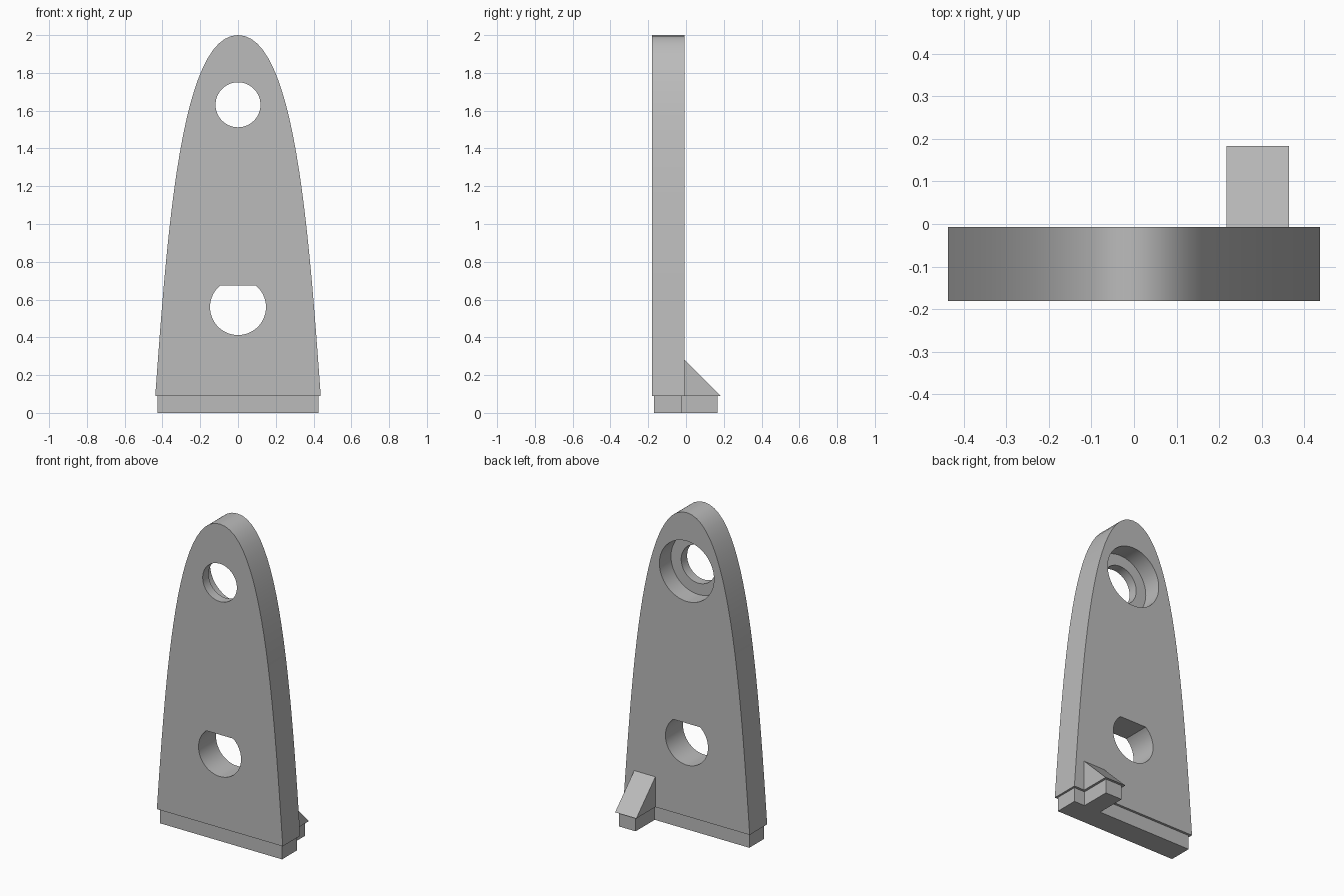
import bpy, bmesh, math

if "Cube" in bpy.data.objects:
    bpy.data.objects.remove(bpy.data.objects["Cube"])

grey = bpy.data.materials.new("plain_grey")
grey.diffuse_color = (0.5, 0.5, 0.5, 1)
grey.use_nodes = True
grey.node_tree.nodes["Principled BSDF"].inputs["Base Color"].default_value = grey.diffuse_color

FRONT, BACK, FOOT = -0.181, -0.007, 0.09   # plate faces and top of the base lip
INSET = 0.015                              # how far the base steps in


def extrude(name, profile, axis, a, b):
    """Extrude a 2D profile along x (points are y,z) or y (points are x,z)."""
    def place(p, d):
        return (d, p[0], p[1]) if axis == 'x' else (p[0], d, p[1])
    bm = bmesh.new()
    face = bm.faces.new([bm.verts.new(place(p, a)) for p in profile])
    ext = bmesh.ops.extrude_face_region(bm, geom=[face])
    for v in ext["geom"]:
        if isinstance(v, bmesh.types.BMVert):
            v.co[0 if axis == 'x' else 1] = b
    bmesh.ops.recalc_face_normals(bm, faces=bm.faces)
    mesh = bpy.data.meshes.new(name)
    bm.to_mesh(mesh)
    bm.free()
    mesh.materials.append(grey)
    ob = bpy.data.objects.new(name, mesh)
    bpy.context.collection.objects.link(ob)
    return ob


def circle(r, z, top=9.0, n=64):
    """Circle around x=0 at height z, cut flat at height top."""
    pts = []
    half = math.asin(min(1, (top - z) / r))
    span = math.pi + 2 * half if top - z < r else 2 * math.pi
    count = n if span < 2 * math.pi else n - 1
    for i in range(count + 1):
        t = half - span * i / (count if span < 2 * math.pi else n)
        pts.append((r * math.cos(t), z + r * math.sin(t)))
    return pts


def bezier(p, t):
    w = ((1 - t) ** 3, 3 * t * (1 - t) ** 2, 3 * t * t * (1 - t), t ** 3)
    return tuple(sum(w[i] * p[i][k] for i in range(4)) for k in (0, 1))


# main plate: tapered arch outline, mirrored
curve = [(0.438, FOOT), (0.373, 0.99), (0.30, 2.0), (0.0, 2.0)]
right = [bezier(curve, i / 24) for i in range(25)]
left = [(-x, z) for x, z in reversed(right[:-1])]
plate = extrude("arched_plate", right + left, 'y', FRONT, BACK)

# holes: upper through hole with rear counterbore, lower flat-topped hole
cutters = [
    extrude("upper_hole_cutter", circle(0.119, 1.631), 'y', -0.4, 0.2),
    extrude("counterbore_cutter", circle(0.19, 1.631), 'y', -0.122, 0.2),
    extrude("lower_hole_cutter", circle(0.148, 0.56, 0.675), 'y', -0.4, 0.2),
]
bpy.context.view_layer.objects.active = plate
for c in cutters:
    c.hide_render = True
    m = plate.modifiers.new(c.name, 'BOOLEAN')
    m.operation, m.solver, m.object = 'DIFFERENCE', 'EXACT', c
    bpy.ops.object.modifier_apply(modifier=m.name)
for c in cutters:
    bpy.data.objects.remove(c)

# rear brace wedge
extrude("rear_wedge", [(BACK, FOOT), (0.183, FOOT), (BACK, 0.28)], 'x', 0.218, 0.365)

# stepped-in base lip, L-shaped to follow plate and wedge
x0, x1, w = 0.218 + INSET, 0.365 - INSET, 0.425
y0, y1, y2 = FRONT + INSET - 0.003, BACK - INSET, 0.183 - INSET
bm_outline = [(-w, y0), (w, y0), (w, y1), (x1, y1), (x1, y2), (x0, y2), (x0, y1), (-w, y1)]
base = extrude("base_lip", bm_outline, 'y', 0, FOOT)
for v in base.data.vertices:              # lay the outline flat
    x, d, y = v.co
    v.co = (x, y, d)
base.data.flip_normals()

# smooth hole walls, keep sharp edges and the faceted rim
for p in plate.data.polygons:
    c = p.center
    p.use_smooth = abs(p.normal.y) < 0.5 and abs(c.x) < 0.2 and \
        (abs(c.z - 1.631) < 0.195 and math.hypot(c.x, c.z - 1.631) < 0.195
         or math.hypot(c.x, c.z - 0.56) < 0.15)
plate.data.set_sharp_from_angle(angle=math.radians(30))
